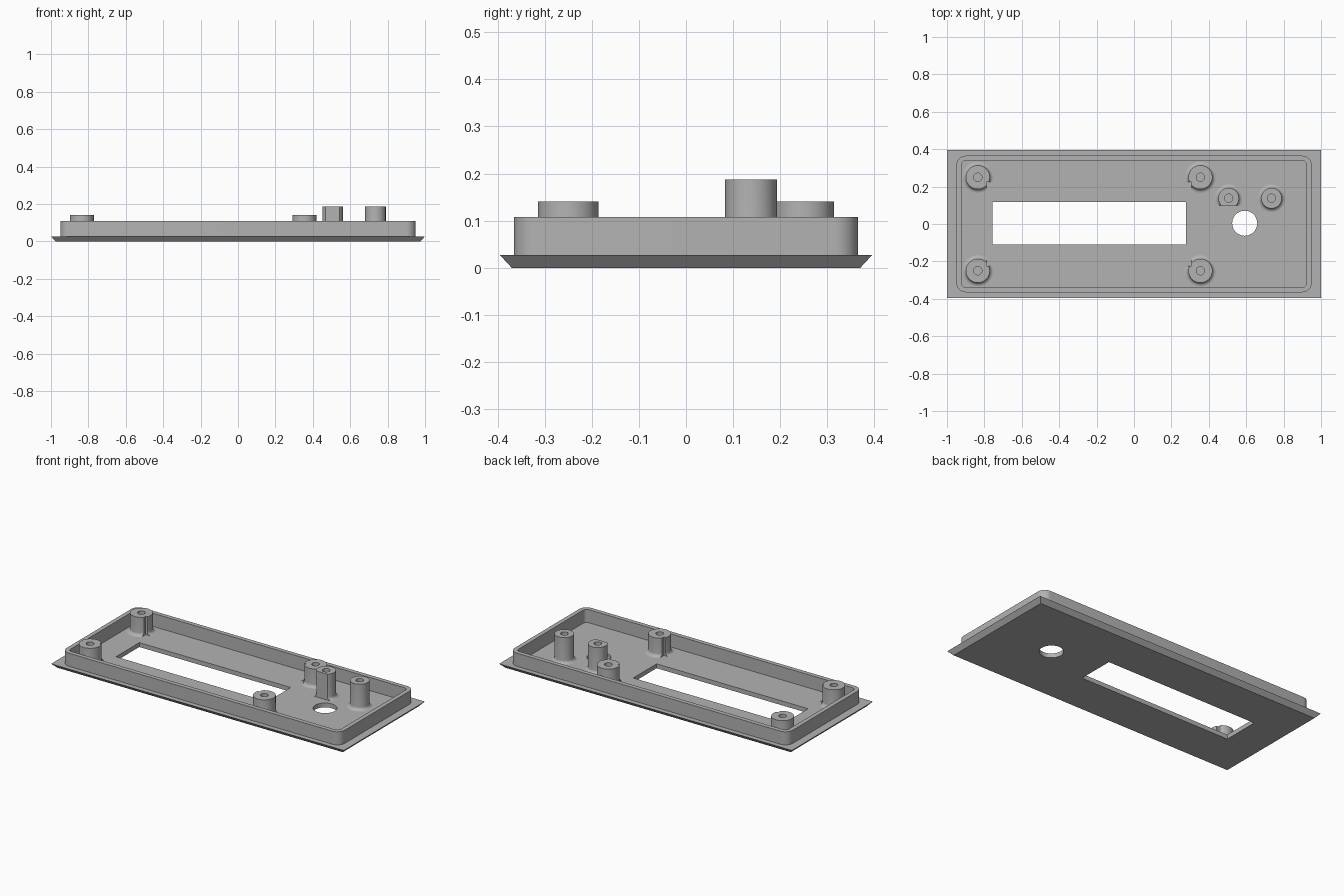
import bpy, bmesh, math
from mathutils import Vector

if "Cube" in bpy.data.objects:
    bpy.data.objects.remove(bpy.data.objects["Cube"])

FLOOR = 0.027
grey = bpy.data.materials.new("grey_plastic")
grey.diffuse_color = (0.45, 0.45, 0.45, 1)
grey.use_nodes = True
grey.node_tree.nodes["Principled BSDF"].inputs["Base Color"].default_value = grey.diffuse_color


def finish(name, bm, smooth=True):
    bmesh.ops.recalc_face_normals(bm, faces=bm.faces)
    me = bpy.data.meshes.new(name)
    bm.to_mesh(me)
    bm.free()
    me.materials.append(grey)
    ob = bpy.data.objects.new(name, me)
    bpy.context.collection.objects.link(ob)
    if smooth:
        bpy.ops.object.select_all(action='DESELECT')
        bpy.context.view_layer.objects.active = ob
        ob.select_set(True)
        bpy.ops.object.shade_smooth_by_angle(angle=math.radians(30))
    return ob


def loft(bm, loops, closed=False):
    """Skin equal-length loops; cap the ends unless the skin closes on itself."""
    rings = [[bm.verts.new(p) for p in lp] for lp in loops]
    n = len(rings[0])
    pairs = list(zip(rings, rings[1:]))
    if closed:
        pairs.append((rings[-1], rings[0]))
    for a, b in pairs:
        for i in range(n):
            j = (i + 1) % n
            bm.faces.new((a[i], a[j], b[j], b[i]))
    if not closed:
        bm.faces.new(rings[0][::-1])
        bm.faces.new(rings[-1])


def rect(x0, x1, y0, y1, z):
    return [(x0, y0, z), (x1, y0, z), (x1, y1, z), (x0, y1, z)]


def rounded(hx, hy, r, z, seg=10):
    pts = []
    for k, (sx, sy) in enumerate(((1, 1), (-1, 1), (-1, -1), (1, -1))):
        for i in range(seg + 1):
            a = math.pi / 2 * (k + i / seg)
            pts.append((sx * (hx - r) + r * math.cos(a),
                        sy * (hy - r) + r * math.sin(a), z))
    return pts


def circle(x, y, r, z, n=48):
    return [(x + r * math.cos(2 * math.pi * i / n),
             y + r * math.sin(2 * math.pi * i / n), z) for i in range(n)]


def cutter(name, loops):
    bm = bmesh.new()
    loft(bm, loops)
    ob = finish(name, bm, smooth=False)
    ob.hide_render = True
    ob.hide_set(True)
    return ob


def cut(ob, tool):
    m = ob.modifiers.new("cut", 'BOOLEAN')
    m.operation = 'DIFFERENCE'
    m.solver = 'EXACT'
    m.object = tool


# Face plate, narrower at the bottom, with display window and shaft hole
bm = bmesh.new()
loft(bm, [rect(-0.975, 0.975, -0.37, 0.37, 0),
          rect(-1, 1, -0.395, 0.395, FLOOR)])
plate = finish("face_plate", bm)
cut(plate, cutter("window_cutter", [rect(-0.757, 0.278, -0.11, 0.118, z) for z in (-0.1, 0.1)]))
cut(plate, cutter("shaft_hole_cutter", [circle(0.592, 0.004, 0.067, z) for z in (-0.1, 0.1)]))

# Raised rim around the inside
bm = bmesh.new()
z0, z1 = FLOOR - 0.002, 0.108
loft(bm, [rounded(0.95, 0.365, 0.05, z0), rounded(0.95, 0.365, 0.05, z1),
          rounded(0.923, 0.338, 0.023, z1), rounded(0.923, 0.338, 0.023, z0)], closed=True)
finish("rim", bm)


# Screw posts: fillet at the foot, blind hole in the top
def post(name, x, y, r, top, hole=0.022, fillet=0.02):
    prof = [(r + fillet, FLOOR - 0.002)]
    for i in range(7):
        a = math.pi / 2 * i / 6
        prof.append((r + fillet * (1 - math.sin(a)), FLOOR + fillet * (1 - math.cos(a))))
    prof += [(r, top), (hole, top), (hole, FLOOR + 0.005)]
    bm = bmesh.new()
    loft(bm, [circle(x, y, pr, pz) for pr, pz in prof])
    return finish(name, bm)


# Clearance for the display module notches the four corner posts
display_space = cutter("display_clearance_cutter",
                       [rect(-0.788, 0.308, -0.225, 0.225, z) for z in (FLOOR, 0.3)])
for sx, x in (("left", -0.835), ("right", 0.355)):
    for sy, y in (("front", -0.25), ("back", 0.25)):
        cut(post(f"display_post_{sy}_{sx}", x, y, 0.064, 0.141), display_space)

# Taller pair of posts, the left one with a flat front
flat_post = post("tall_post_left", 0.506, 0.138, 0.055, 0.187)
cut(flat_post, cutter("flat_cutter", [rect(0.4, 0.62, 0, 0.098, z) for z in (FLOOR, 0.3)]))
post("tall_post_right", 0.735, 0.138, 0.055, 0.187)
